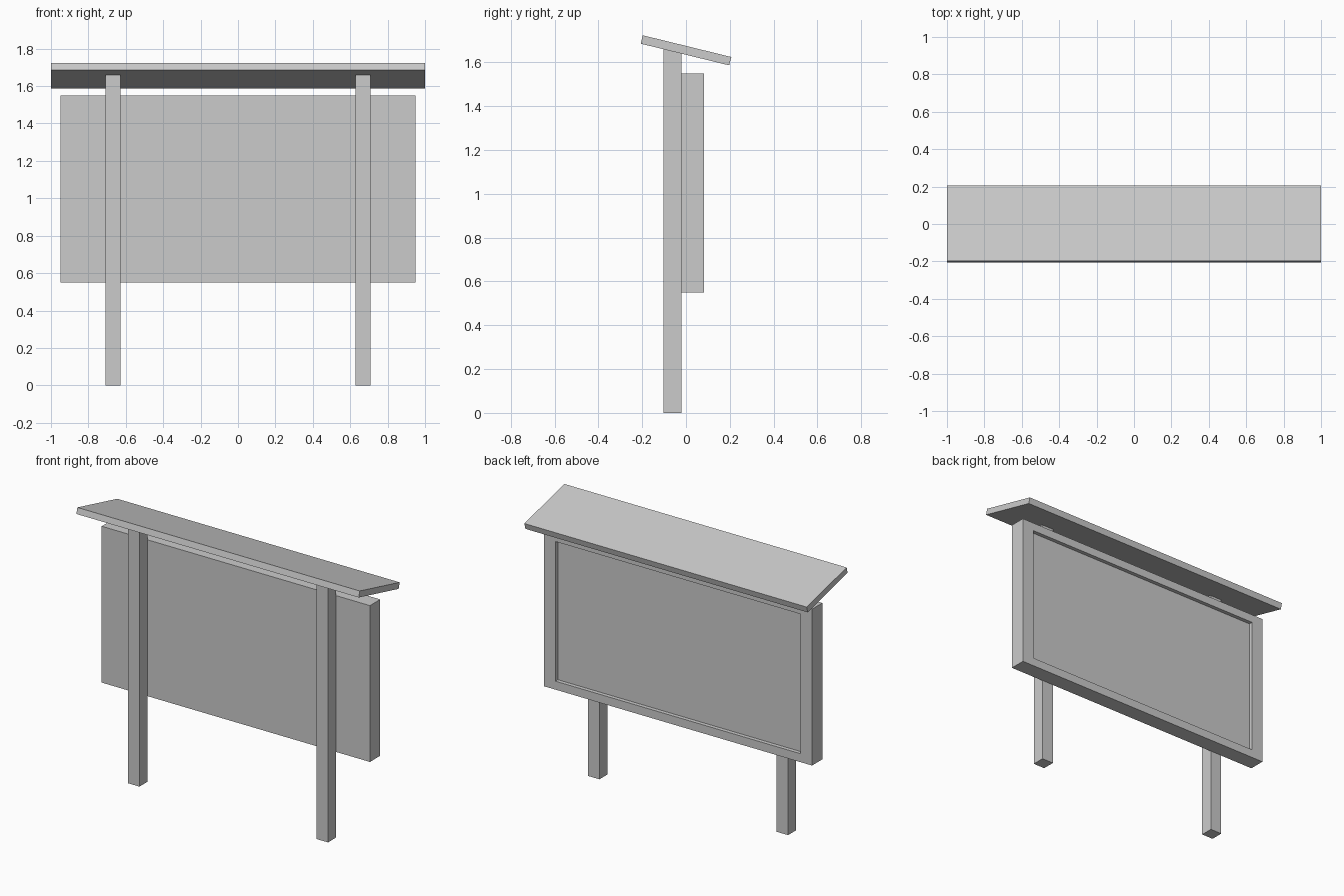
import bpy, bmesh

if "Cube" in bpy.data.objects:
    bpy.data.objects.remove(bpy.data.objects["Cube"])


def extrude_profile(name, profile, x0, x1):
    """Solid made from a (y, z) profile pushed along x."""
    bm = bmesh.new()
    face = bm.faces.new([bm.verts.new((x0, y, z)) for y, z in profile])
    res = bmesh.ops.extrude_face_region(bm, geom=[face])
    moved = [g for g in res["geom"] if isinstance(g, bmesh.types.BMVert)]
    bmesh.ops.translate(bm, verts=moved, vec=(x1 - x0, 0, 0))
    bmesh.ops.recalc_face_normals(bm, faces=bm.faces)
    mesh = bpy.data.meshes.new(name)
    bm.to_mesh(mesh)
    bm.free()
    obj = bpy.data.objects.new(name, mesh)
    bpy.context.collection.objects.link(obj)
    return obj


def box(name, x, y, z):
    return extrude_profile(name, [(y[0], z[0]), (y[1], z[0]), (y[1], z[1]), (y[0], z[1])], *x)


# Posts, tops cut to the slope of the roof
for side, cx in (("left", -0.668), ("right", 0.668)):
    extrude_profile(side + "_post",
                    [(-0.102, 0), (-0.02, 0), (-0.02, 1.641), (-0.102, 1.661)],
                    cx - 0.041, cx + 0.041)

# Sloping roof board
extrude_profile("roof", [(-0.207, 1.686), (0.197, 1.587), (0.207, 1.625), (-0.197, 1.724)], -1, 1)

# Display panel with a shallow recess in its back face
panel = box("display_panel", (-0.95, 0.95), (-0.022, 0.082), (0.549, 1.55))
cutter = box("recess_cutter", (-0.868, 0.868), (0.057, 0.2), (0.603, 1.497))
cutter.hide_render = True
cutter.hide_viewport = True
cut = panel.modifiers.new("recess", "BOOLEAN")
cut.operation = "DIFFERENCE"
cut.solver = "EXACT"
cut.object = cutter
